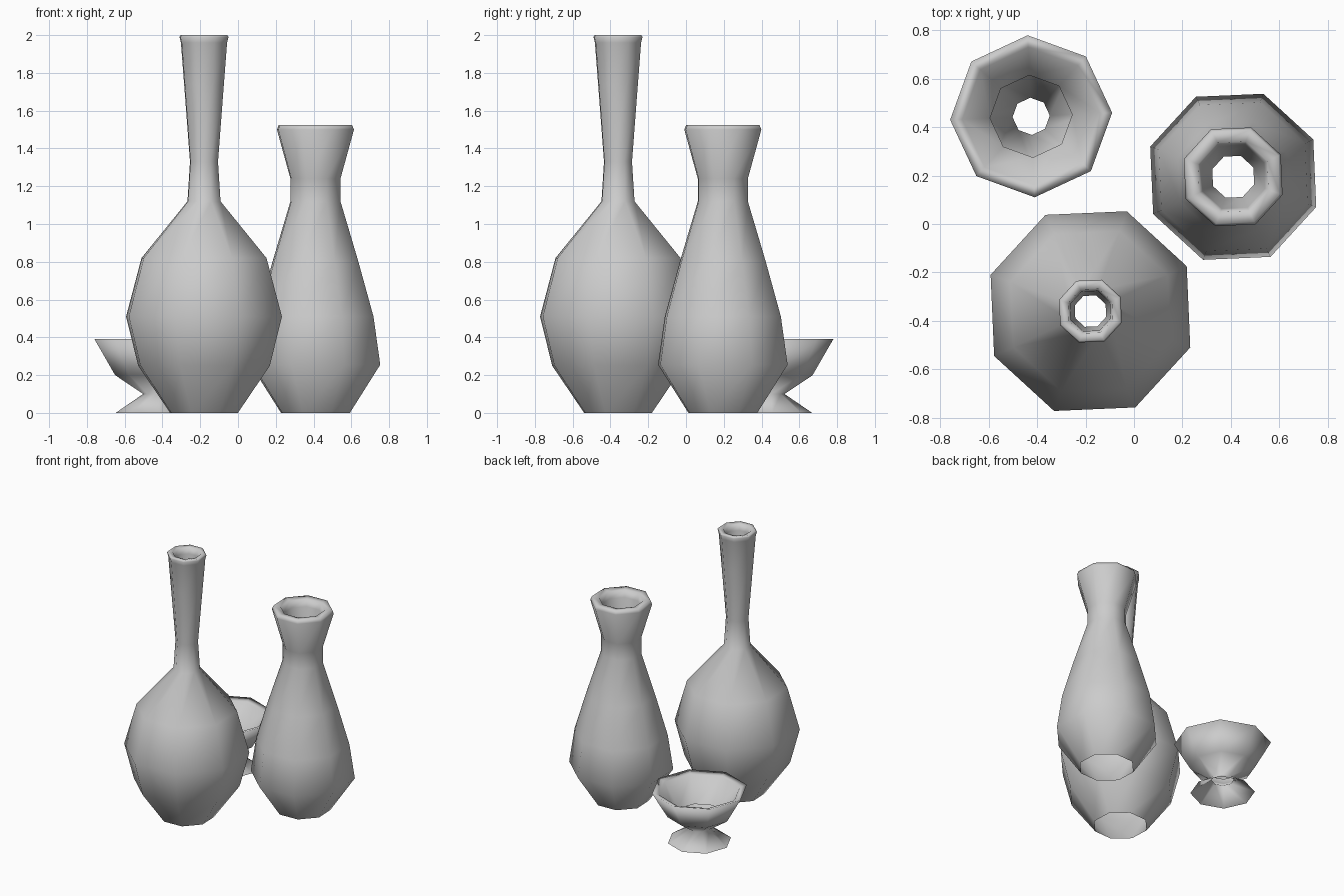
import bpy, bmesh
from math import cos, sin, radians

if "Cube" in bpy.data.objects:
    bpy.data.objects.remove(bpy.data.objects["Cube"])

SIDES = 8


def lathe(name, centre, phase, profile):
    """Revolve (radius, z) points into an eight-sided open vessel."""
    bm = bmesh.new()
    rings = []
    for r, z in profile:
        angles = [radians(phase + i * 360 / SIDES) for i in range(SIDES)]
        rings.append([bm.verts.new((r * cos(a), r * sin(a), z)) for a in angles])
    for low, high in zip(rings, rings[1:]):
        for i in range(SIDES):
            j = (i + 1) % SIDES
            bm.faces.new((low[i], low[j], high[j], high[i])).smooth = True
    mesh = bpy.data.meshes.new(name)
    bm.to_mesh(mesh)
    bm.free()
    obj = bpy.data.objects.new(name, mesh)
    obj.location = (*centre, 0)
    bpy.context.collection.objects.link(obj)
    return obj


# Tall bottle: round belly, slim flared neck, lip turned down inside
lathe("tall_bottle", (-0.18, -0.36), -20, [
    (0.191, 0), (0.371, 0.25), (0.439, 0.51), (0.352, 0.82),
    (0.093, 1.12), (0.079, 1.33), (0.112, 1.74), (0.13, 1.96),
    (0.138, 1.99), (0.131, 2.0), (0.098, 1.995), (0.088, 1.95), (0.069, 1.5)])

# Medium vase: low belly, wide flared mouth, lip turned down inside
lathe("medium_vase", (0.41, 0.195), -20, [
    (0.194, 0), (0.365, 0.255), (0.327, 0.51), (0.242, 0.8),
    (0.141, 1.12), (0.141, 1.24), (0.217, 1.50), (0.206, 1.525),
    (0.155, 1.52), (0.14, 1.47), (0.092, 1.22)])

# Footed bowl: flared foot, pinched stem, thick rim with inner wall
lathe("footed_bowl", (-0.425, 0.445), 2.5, [
    (0.223, 0), (0.077, 0.10), (0.226, 0.20), (0.335, 0.39),
    (0.285, 0.375), (0.17, 0.20)])
